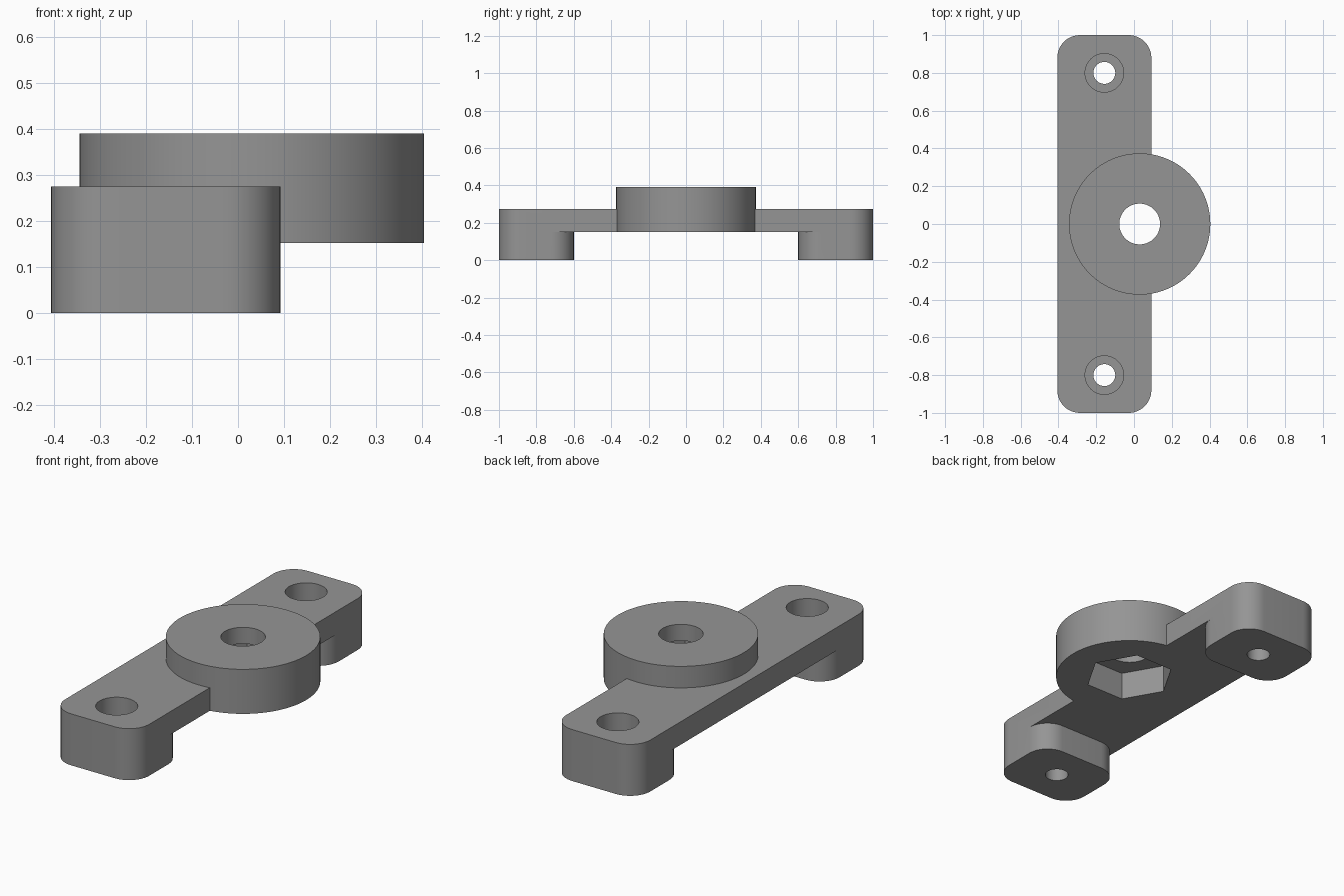
import bpy, math

if "Cube" in bpy.data.objects:
    bpy.data.objects.remove(bpy.data.objects["Cube"])

GREY = bpy.data.materials.new("plain_grey")
GREY.diffuse_color = (0.30, 0.30, 0.30, 1)
GREY.use_nodes = True
GREY.node_tree.nodes["Principled BSDF"].inputs["Base Color"].default_value = GREY.diffuse_color


def prism(name, outline, z0, z1):
    """Upright solid from a flat outline."""
    n = len(outline)
    verts = [(x, y, z) for z in (z0, z1) for x, y in outline]
    faces = [list(range(n))[::-1], list(range(n, 2 * n))]
    faces += [(i, (i + 1) % n, n + (i + 1) % n, n + i) for i in range(n)]
    mesh = bpy.data.meshes.new(name)
    mesh.from_pydata(verts, [], faces)
    mesh.materials.append(GREY)
    obj = bpy.data.objects.new(name, mesh)
    bpy.context.collection.objects.link(obj)
    return obj


def circle(cx, cy, r, n=96):
    return [(cx + r * math.cos(2 * math.pi * i / n),
             cy + r * math.sin(2 * math.pi * i / n)) for i in range(n)]


def rounded_rect(x0, x1, y0, y1, r, steps=12):
    pts = []
    corners = [(x1 - r, y1 - r), (x0 + r, y1 - r), (x0 + r, y0 + r), (x1 - r, y0 + r)]
    for k, (cx, cy) in enumerate(corners):
        for i in range(steps + 1):
            a = math.pi / 2 * (k + i / steps)
            pts.append((cx + r * math.cos(a), cy + r * math.sin(a)))
    return pts


def combine(target, tool, operation):
    mod = target.modifiers.new(tool.name, 'BOOLEAN')
    mod.operation = operation
    mod.solver = 'EXACT'
    mod.object = tool
    bpy.context.view_layer.objects.active = target
    bpy.ops.object.modifier_apply(modifier=mod.name)
    bpy.data.objects.remove(tool)


X0, X1 = -0.406, 0.092          # bar width
UNDER, TOP = 0.152, 0.275       # bar underside and top
HUB_X, HOLE_X, HOLE_Y = 0.03, -0.157, 0.8

# Long flat bar
body = prism("mounting_bracket", rounded_rect(X0, X1, -1, 1, 0.12), UNDER, TOP)

# Rounded foot under each end
for s in (-1, 1):
    y0, y1 = sorted((s * 0.6, s))
    combine(body, prism("foot", rounded_rect(X0, X1, y0, y1, 0.12), 0, UNDER), 'UNION')

# Offset round hub
combine(body, prism("hub", circle(HUB_X, 0, 0.374), UNDER, 0.39), 'UNION')

# Counterbored screw holes
for s in (-1, 1):
    combine(body, prism("screw_hole", circle(HOLE_X, s * HOLE_Y, 0.058, 48), -0.1, 0.5), 'DIFFERENCE')
    combine(body, prism("counterbore", circle(HOLE_X, s * HOLE_Y, 0.102, 64), 0.125, 0.5), 'DIFFERENCE')

# Hub bore and hexagonal nut pocket below it
combine(body, prism("bore", circle(HUB_X, 0, 0.108, 64), 0, 0.6), 'DIFFERENCE')
combine(body, prism("nut_pocket", circle(HUB_X, 0, 0.225, 6), 0, 0.302), 'DIFFERENCE')

bpy.ops.object.select_all(action='DESELECT')
body.select_set(True)
bpy.context.view_layer.objects.active = body
bpy.ops.object.shade_smooth_by_angle(angle=math.radians(30))
